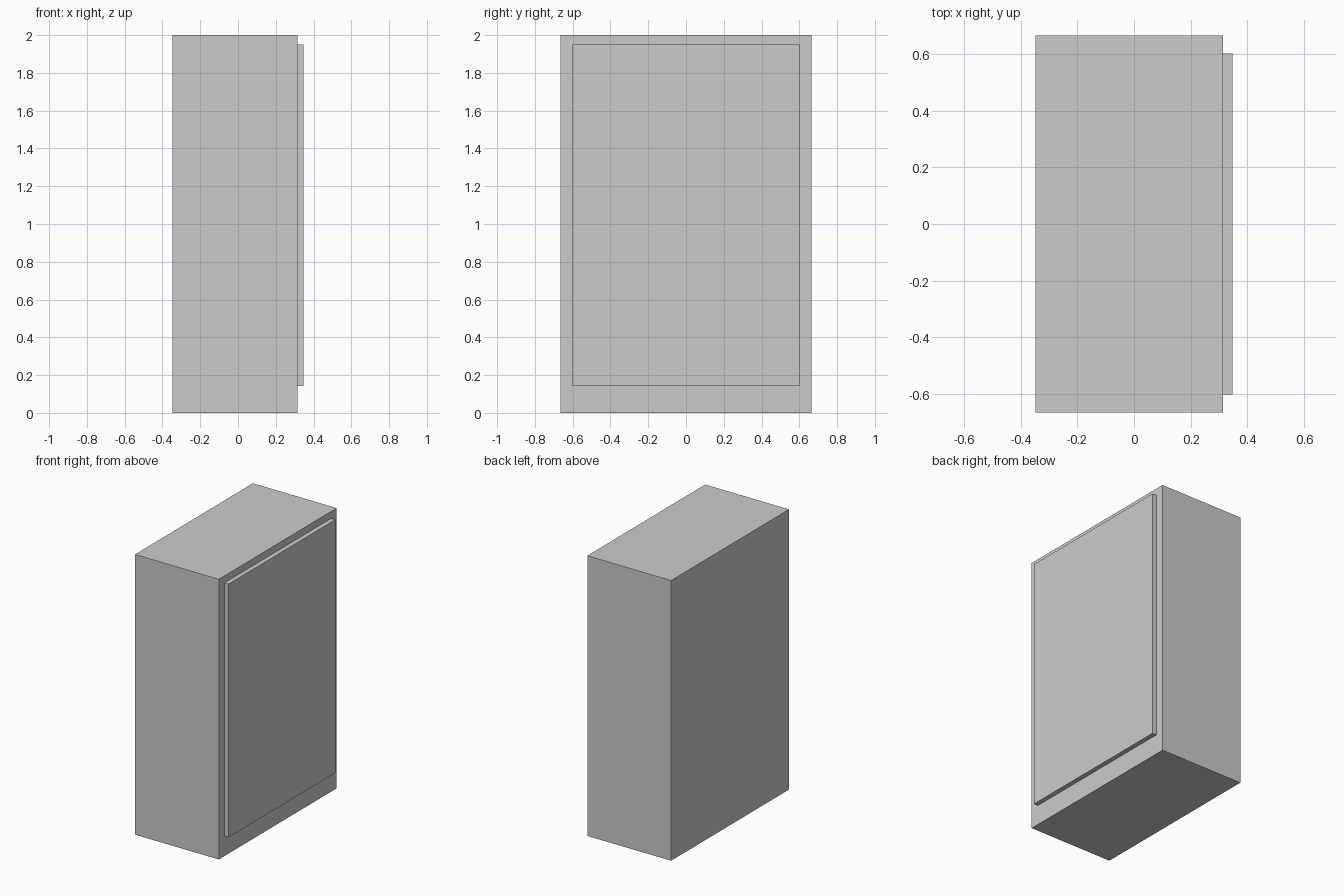
import bpy

if "Cube" in bpy.data.objects:
    bpy.data.objects.remove(bpy.data.objects["Cube"])


def box(name, x, y, z):
    """Add a box spanning the given (min, max) ranges."""
    spans = (x, y, z)
    bpy.ops.mesh.primitive_cube_add(size=1, location=[(a + b) / 2 for a, b in spans])
    obj = bpy.context.object
    obj.name = name
    obj.scale = [b - a for a, b in spans]
    bpy.ops.object.transform_apply(location=False, rotation=False, scale=True)
    return obj


# Main cabinet block
box("cabinet_body", (-0.348, 0.314), (-0.665, 0.665), (0.0, 2.0))

# Raised door panel on the +x side
box("door_panel", (0.314, 0.347), (-0.602, 0.602), (0.143, 1.95))
